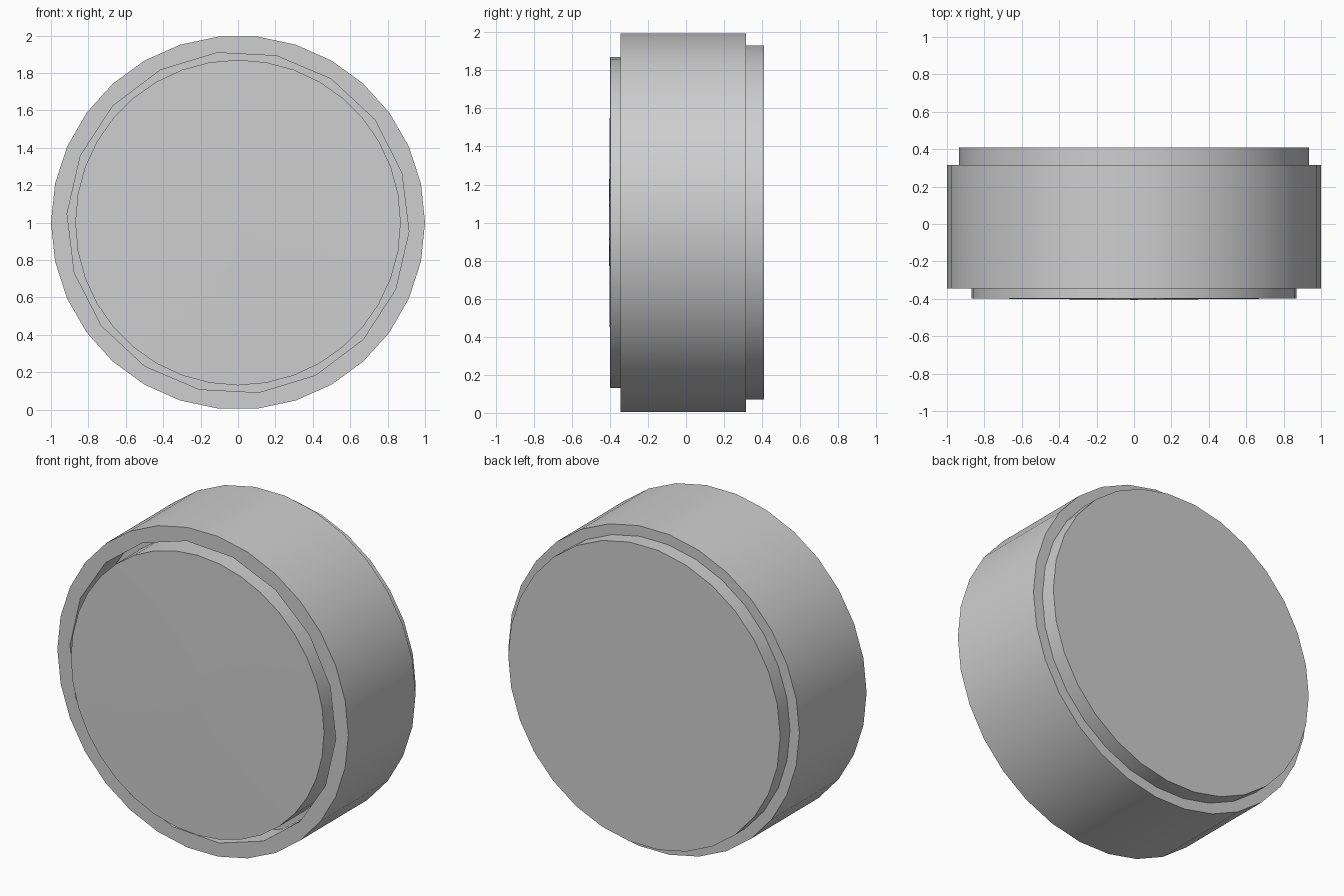
import bpy, math

cube = bpy.data.objects.get("Cube")
if cube:
    bpy.data.objects.remove(cube, do_unlink=True)

grey = bpy.data.materials.new("plain grey")
grey.use_nodes = True
COLOUR = (0.62, 0.62, 0.62, 1)
grey.diffuse_color = COLOUR
grey.node_tree.nodes["Principled BSDF"].inputs["Base Color"].default_value = COLOUR


def drum(name, profile, sides, turn=0.0):
    """Revolve (radius, y) points around the y axis; end rings are capped."""
    verts, faces = [], []
    for r, y in profile:
        for i in range(sides):
            a = math.radians(turn) + 2 * math.pi * i / sides
            verts.append((r * math.cos(a), y, 1 + r * math.sin(a)))
    for k in range(len(profile) - 1):
        for i in range(sides):
            j = (i + 1) % sides
            a, b = k * sides, (k + 1) * sides
            faces.append((a + i, b + i, b + j, a + j))
    faces.append(tuple(range(sides)))
    last = (len(profile) - 1) * sides
    faces.append(tuple(reversed(range(last, last + sides))))
    mesh = bpy.data.meshes.new(name)
    mesh.from_pydata(verts, [], faces)
    mesh.materials.append(grey)
    obj = bpy.data.objects.new(name, mesh)
    bpy.context.collection.objects.link(obj)
    return obj


def select(obj):
    bpy.ops.object.select_all(action='DESELECT')
    obj.select_set(True)
    bpy.context.view_layer.objects.active = obj


# Wide outer shell with a coarse round recess in its front
shell = drum("outer_shell", [(1.0, -0.345), (1.0, 0.315)], 30)
cutter = drum("recess_cutter", [(0.915, -0.6), (0.915, -0.15)], 18, -3)
cutter.hide_render = True
cut = shell.modifiers.new("recess", 'BOOLEAN')
cut.operation = 'DIFFERENCE'
cut.solver = 'EXACT'
cut.object = cutter
select(shell)
bpy.ops.object.modifier_apply(modifier=cut.name)
bpy.data.objects.remove(cutter, do_unlink=True)

# Slightly domed front disc standing in the recess
front = drum("front_disc", [(0.02, -0.405), (0.87, -0.398), (0.87, -0.14)], 36)

# Flat plug stepping out of the back
back = drum("back_plug", [(0.935, 0.30), (0.935, 0.41)], 30)

for part in (shell, front, back):
    select(part)
    bpy.ops.object.shade_smooth_by_angle(angle=math.radians(30))
